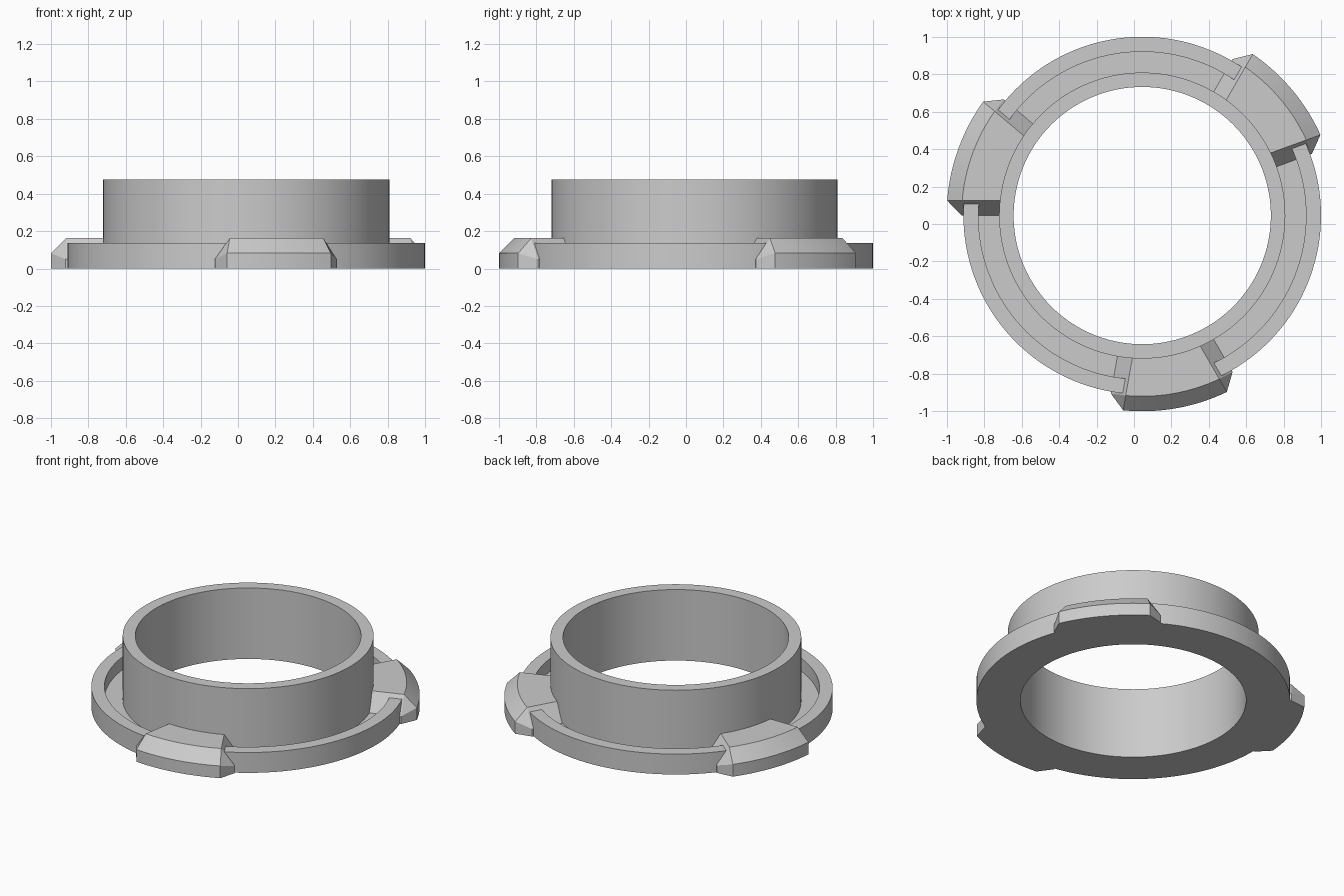
import bpy
import bmesh
from math import radians, asin, cos, sin, pi

cube = bpy.data.objects.get("Cube")
if cube:
    bpy.data.objects.remove(cube, do_unlink=True)

CENTRE = (0.044, 0.045, 0)
FLOOR = 0.05          # groove floor height
TOP, WALL = 0.162, 0.082   # lug top and the height of its outer wall
R_IN, R_TOP, R_OUT = 0.73, 0.965, 1.045
HALF, CHAMFER = radians(20), 0.08

grey = bpy.data.materials.new("grey")
grey.use_nodes = True
colour = (0.6, 0.6, 0.6, 1)
grey.diffuse_color = colour
grey.node_tree.nodes["Principled BSDF"].inputs["Base Color"].default_value = colour


def finish(name, bm, turn=0):
    bmesh.ops.recalc_face_normals(bm, faces=bm.faces)
    mesh = bpy.data.meshes.new(name)
    bm.to_mesh(mesh)
    bm.free()
    mesh.materials.append(grey)
    ob = bpy.data.objects.new(name, mesh)
    ob.location = CENTRE
    ob.rotation_euler.z = turn
    bpy.context.collection.objects.link(ob)
    bpy.ops.object.select_all(action='DESELECT')
    ob.select_set(True)
    bpy.context.view_layer.objects.active = ob
    bpy.ops.object.shade_smooth_by_angle(angle=radians(20))


def polar(bm, r, a, z):
    return bm.verts.new((r * cos(a), r * sin(a), z))


def bridge(bm, a, b):
    for k in range(len(a)):
        j = (k + 1) % len(a)
        bm.faces.new((a[k], a[j], b[j], b[k]))


# Collar, grooved flange and raised rim turned from one profile
def flanged_collar(steps=144):
    profile = [(0.687, 0), (0.955, 0), (0.955, 0.137), (0.875, 0.137),
               (0.875, FLOOR), (0.764, FLOOR), (0.764, 0.477), (0.687, 0.477)]
    bm = bmesh.new()
    rings = [[polar(bm, r, 2 * pi * i / steps, z) for r, z in profile]
             for i in range(steps)]
    for i in range(steps):
        bridge(bm, rings[i - 1], rings[i])
    finish("flanged_collar", bm)


# Locking lug: arc block with a sloped outer edge and a ramp at each end
def locking_lug(name, turn, steps=16):
    profile = [(R_IN, 0), (R_OUT, 0), (R_OUT, WALL), (R_TOP, TOP), (R_IN, TOP)]
    bm = bmesh.new()
    sections = []
    for i in range(steps + 1):
        t = 2 * i / steps - 1
        sections.append([polar(bm, r, t * (HALF - asin(CHAMFER / r)), z)
                         for r, z in profile])
    for a, b in zip(sections, sections[1:]):
        bridge(bm, a, b)
    for side, section in ((-1, sections[0]), (1, sections[-1])):
        base_in, base_out, wall_top, top_out, top_in = section
        foot_in, foot_out, toe_out, toe_in = [
            polar(bm, r, side * HALF, z) for r, z in
            ((R_IN, 0), (R_TOP, 0), (R_TOP, FLOOR), (R_IN, FLOOR))]
        for face in ((toe_in, toe_out, top_out, top_in),      # ramp
                     (toe_out, wall_top, top_out),            # corner facet
                     (foot_out, base_out, wall_top, toe_out),
                     (foot_in, foot_out, toe_out, toe_in),
                     (foot_in, foot_out, base_out, base_in),
                     (foot_in, toe_in, top_in, base_in)):
            bm.faces.new(face)
    finish(name, bm, turn)


flanged_collar()
for name, angle in (("back_left_lug", 40), ("right_lug", 160), ("front_lug", 280)):
    locking_lug(name, radians(angle))
